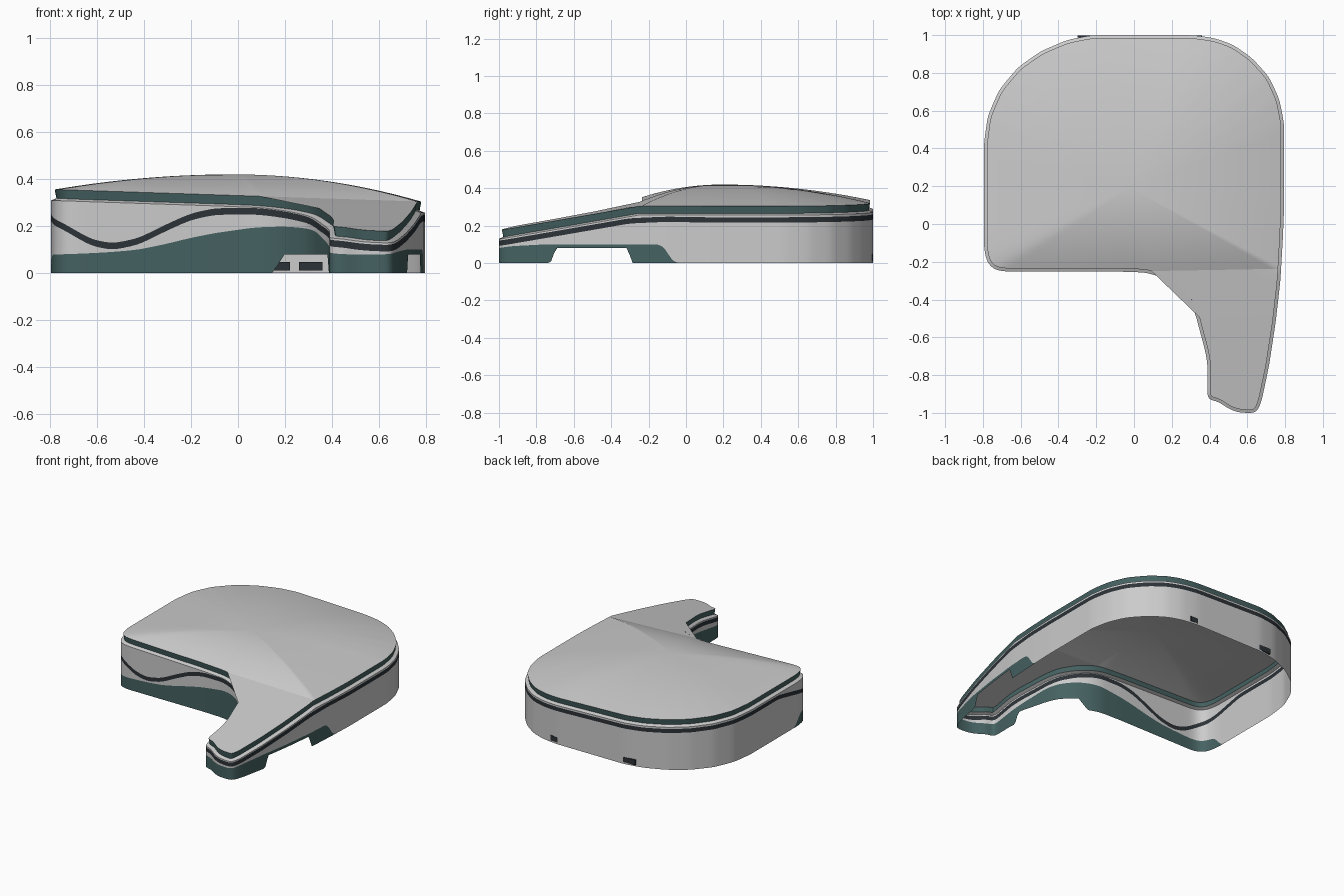
import bpy, bmesh
from mathutils import Vector

if "Cube" in bpy.data.objects:
    bpy.data.objects.remove(bpy.data.objects["Cube"])


def eave(x, y):
    """Height of the roof edge: tilts across x, ramps down along the leg."""
    return 0.33 - 0.033 * x + 0.178 * min(0.0, y + 0.25)


def material(name, col):
    m = bpy.data.materials.new(name)
    m.diffuse_color = (*col, 1)
    m.use_nodes = True
    m.node_tree.nodes["Principled BSDF"].inputs["Base Color"].default_value = m.diffuse_color
    return m


TEAL = material("teal", (0.06, 0.12, 0.12))
DARK = material("charcoal", (0.025, 0.032, 0.038))

# Wavy front: x, y, cladding height, stripe height
front = [
    (-0.79, -0.12, 0.08, 0.235), (-0.775, -0.2, 0.08, 0.215), (-0.74, -0.24, 0.08, 0.2),
    (-0.69, -0.25, 0.082, 0.17), (-0.62, -0.25, 0.085, 0.13), (-0.53, -0.25, 0.09, 0.112),
    (-0.42, -0.25, 0.1, 0.135), (-0.3, -0.25, 0.125, 0.195), (-0.2, -0.25, 0.15, 0.24),
    (-0.1, -0.25, 0.17, 0.262), (0.06, -0.255, 0.193, 0.264), (0.13, -0.275, 0.197, 0.258),
    (0.21, -0.32, 0.198, 0.246), (0.29, -0.4, 0.19, 0.228), (0.325, -0.48, 0.18, 0.21)]
# Leg: x, y, cladding height (stripe follows the eave)
leg = [(0.345, -0.56, 0.16), (0.375, -0.67, 0.13), (0.388, -0.75, 0.11), (0.385, -0.93, 0.085),
       (0.45, -0.935, 0.08), (0.475, -0.965, 0.08), (0.54, -0.995, 0.08), (0.645, -1.0, 0.08),
       (0.67, -0.94, 0.09), (0.71, -0.75, 0.1), (0.745, -0.52, 0.1), (0.77, -0.3, 0.1),
       (0.781, -0.11, 0.1), (0.783, -0.08, 0.0)]
# Plain sides and back: x, y
back = [(0.79, 0.1), (0.79, 0.53), (0.765, 0.66), (0.71, 0.78), (0.62, 0.88), (0.52, 0.95),
        (0.42, 0.985), (0.31, 1.0), (-0.22, 1.0), (-0.35, 0.975), (-0.49, 0.915), (-0.61, 0.83),
        (-0.71, 0.71), (-0.77, 0.57), (-0.79, 0.42), (-0.79, 0.1)]
ctrl = [Vector(p) for p in front]
ctrl += [Vector((x, y, t, eave(x, y) - 0.07)) for x, y, t in leg]
ctrl += [Vector((x, y, 0, eave(x, y) - 0.073)) for x, y in back]
ctrl.append(Vector((-0.79, -0.1, 0, 0.24)))

# Resample and smooth the outline
ring = []
for a, b in zip(ctrl, ctrl[1:] + ctrl[:1]):
    n = max(1, round((b.xy - a.xy).length / 0.016))
    ring += [a.lerp(b, k / n) for k in range(n)]
N = len(ring)
for _ in range(5):
    ring = [(ring[i - 1] + ring[i] * 2 + ring[(i + 1) % N]) / 4 for i in range(N)]
for axis, half in ((0, 0.795), (1, 1.0)):
    lo, hi = min(p[axis] for p in ring), max(p[axis] for p in ring)
    for p in ring:
        p[axis] = (2 * (p[axis] - lo) / (hi - lo) - 1) * half


def inset(d):
    out = []
    for i, p in enumerate(ring):
        t = (ring[(i + 1) % N].xy - ring[i - 1].xy).normalized()
        out.append(Vector((p.x - t.y * d, p.y + t.x * d)))
    return out


def opening(p):
    """Lower wall edge: raised over the passage through the leg."""
    if p.x < 0.1:
        return 0.0
    return 0.08 * max(0.0, min(1.0, (p.y + 0.725) / 0.03, (-0.285 - p.y) / 0.03))


def finish(name, bm, mat=None):
    bmesh.ops.remove_doubles(bm, verts=bm.verts[:], dist=1e-5)
    me = bpy.data.meshes.new(name)
    bm.to_mesh(me)
    bm.free()
    ob = bpy.data.objects.new(name, me)
    bpy.context.collection.objects.link(ob)
    if mat:
        me.materials.append(mat)
    bpy.ops.object.select_all(action='DESELECT')
    ob.select_set(True)
    bpy.context.view_layer.objects.active = ob
    bpy.ops.object.shade_smooth_by_angle(angle=0.5)
    return ob


def band(name, lower, upper, mat=None):
    """Strip of wall between two closed loops of points."""
    bm = bmesh.new()
    lo, hi = [bm.verts.new(p) for p in lower], [bm.verts.new(p) for p in upper]
    for i in range(N):
        j = (i + 1) % N
        if max(hi[i].co.z - lo[i].co.z, hi[j].co.z - lo[j].co.z) > 0.001:
            bm.faces.new((lo[i], lo[j], hi[j], hi[i]))
    return finish(name, bm, mat)


# Wall bands
W = 0.014
rim_in, roof_in = inset(0.023), inset(0.016)
foot = [Vector((p.x, p.y, opening(p))) for p in ring]
clad = [Vector((p.x, p.y, max(p[2], opening(p)))) for p in ring]
stripe_lo = [Vector((p.x, p.y, p[3] - W)) for p in ring]
stripe_hi = [Vector((p.x, p.y, p[3] + W)) for p in ring]
wall_top = [Vector((p.x, p.y, max(eave(p.x, p.y) - 0.047, p[3] + W + 0.003))) for p in ring]
rim_lo = [Vector((q.x, q.y, eave(p.x, p.y) - 0.038)) for p, q in zip(ring, rim_in)]
rim_hi = [Vector((q.x, q.y, eave(q.x, q.y))) for q in roof_in]
band("foot_cladding", foot, clad, TEAL)
band("lower_wall", clad, stripe_lo)
band("wave_stripe", stripe_lo, stripe_hi, DARK)
band("upper_wall", stripe_hi, wall_top)
band("wall_ledge", wall_top, rim_lo)
band("eave_fascia", rim_lo, rim_hi, TEAL)

# Domed main roof, closed along a straight chord where the leg begins
CUT = -0.25
in_leg = [i for i in range(N) if rim_hi[i].y < CUT]
first, last = in_leg[0], in_leg[-1]
a, b = rim_hi[first - 1], rim_hi[last + 1]
chord = [a.lerp(b, k / 24) for k in range(25)]
edge = chord + [rim_hi[(last + 2 + k) % N] for k in range(N - (last - first + 1) - 2)]
bm = bmesh.new()
peak = Vector((-0.02, 0.19, 0.42))
RINGS, M = 14, len(edge)
loops = []
for r in range(1, RINGS + 1):
    t = r / RINGS
    loops.append([bm.verts.new((*peak.xy.lerp(p.xy, t), p.z + (peak.z - p.z) * (1 - t * t)))
                  for p in edge])
top = bm.verts.new(peak)
for i in range(M):
    j = (i + 1) % M
    bm.faces.new((top, loops[0][i], loops[0][j]))
    for u, v in zip(loops, loops[1:]):
        bm.faces.new((u[i], v[i], v[j], u[j]))
finish("main_roof", bm)

# Sloping leg roof
bm = bmesh.new()
bm.faces.new([bm.verts.new(p) for p in [a] + rim_hi[first:last + 1] + chord[:0:-1]])
bmesh.ops.triangulate(bm, faces=bm.faces[:])
finish("leg_roof", bm)

# Row of low windows on the back
for k in range(5):
    bm = bmesh.new()
    bmesh.ops.create_cube(bm, size=1)
    for v in bm.verts:
        v.co = (v.co.x * 0.1 - 0.25 + k * 0.14, v.co.y * 0.012 + 0.993, v.co.z * 0.036 + 0.03)
    finish(f"back_window_{k + 1}", bm, DARK)
